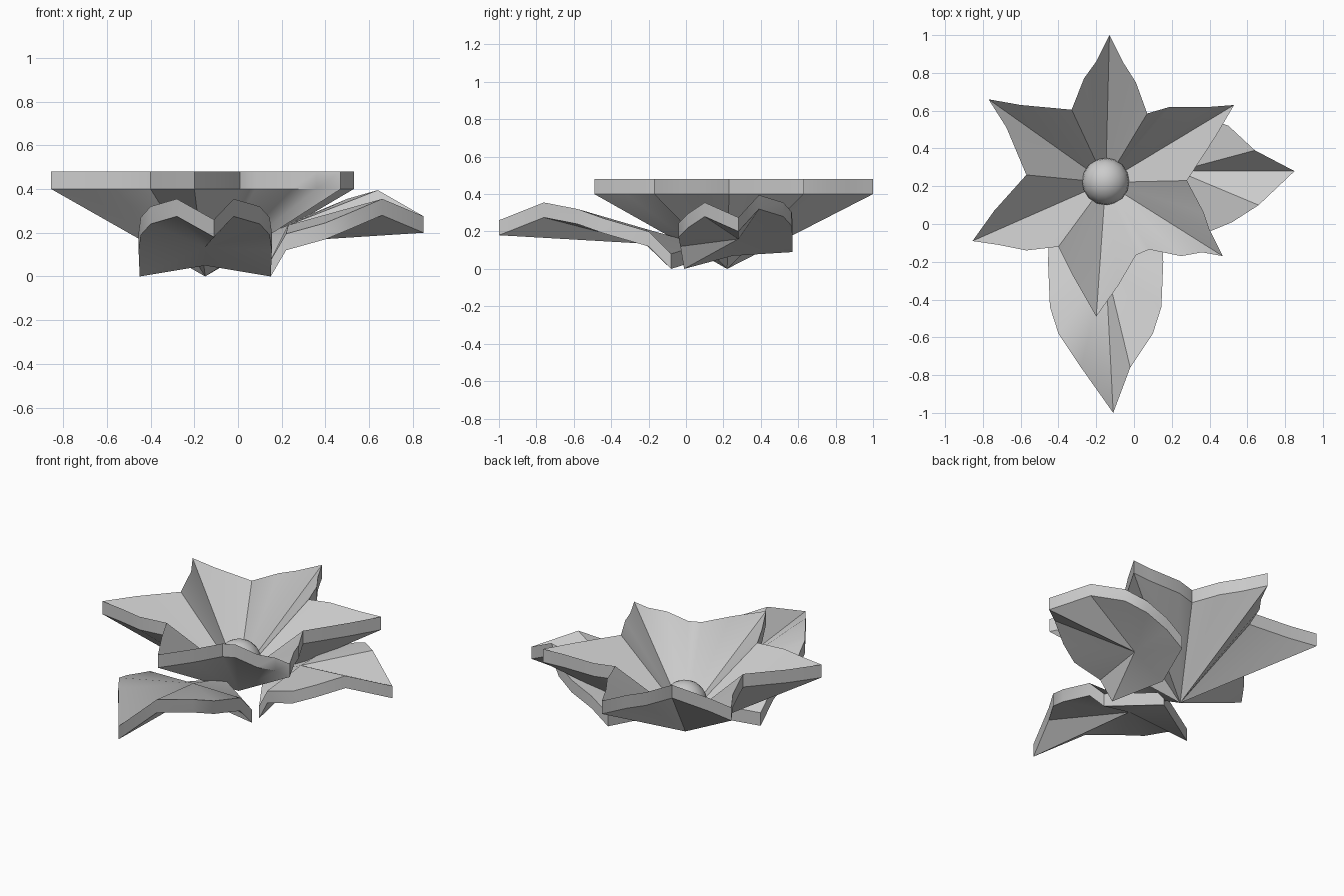
import bpy, bmesh, math

if "Cube" in bpy.data.objects:
    bpy.data.objects.remove(bpy.data.objects["Cube"])

def smooth(obj, angle=35):
    bpy.ops.object.select_all(action='DESELECT')
    obj.select_set(True)
    bpy.context.view_layer.objects.active = obj
    bpy.ops.object.shade_smooth_by_angle(angle=math.radians(angle))

def fan_sheet(name, apex, outline, thick):
    """Sheet fanned from an apex to a rim, with vertical thickness."""
    bm = bmesh.new()
    layers = []
    for dz in (0, thick):
        a = bm.verts.new((apex[0], apex[1], apex[2] + dz))
        rim = [bm.verts.new((x, y, z + dz)) for x, y, z in outline]
        layers.append((a, rim))
    (a0, r0), (a1, r1) = layers
    n = len(outline)
    for i in range(n):
        j = (i + 1) % n
        bm.faces.new((a0, r0[i], r0[j]))
        bm.faces.new((a1, r1[j], r1[i]))
        bm.faces.new((r0[i], r1[i], r1[j], r0[j]))
    bmesh.ops.recalc_face_normals(bm, faces=bm.faces)
    me = bpy.data.meshes.new(name)
    bm.to_mesh(me)
    bm.free()
    obj = bpy.data.objects.new(name, me)
    bpy.context.collection.objects.link(obj)
    smooth(obj)
    return obj

# Six-petalled flower: flat star rim fanned down to a low apex
rim = [(-.13, 1), (-.20, .86), (-.265, .77), (-.33, .605), (-.60, .63),
       (-.77, .66), (-.675, .51), (-.57, .26), (-.74, .07), (-.855, -.09),
       (-.72, -.11), (-.57, -.14), (-.40, -.12), (-.32, -.28), (-.20, -.49),
       (-.08, -.32), (.01, -.165), (.08, -.135), (.25, -.17), (.36, -.15),
       (.47, -.17), (.40, -.03), (.37, .06), (.28, .23), (.43, .46),
       (.53, .63), (.40, .62), (.19, .62), (.07, .585), (.01, .75), (-.06, .86)]
fan_sheet("flower_petals", (-.15, .22, 0), [(x, y, .40) for x, y in rim], .08)

# Front leaf: mirrored half outline around its midrib
half = [(.30, -.08, 0), (.305, -.20, .12), (.295, -.44, .19),
        (.25, -.58, .24), (.13, -.76, .275)]
mid = -.15
front = [(mid, .08, .05)]
front += [(mid + w, y, z) for w, y, z in half]
front += [(-.11, -1, .18)]
front += [(mid - w, y, z) for w, y, z in reversed(half)]
fan_sheet("front_leaf", (mid, -.22, .135), front, .08)

# Side leaf: slightly rolled, tip pointing right
side = [(.0, .25, .07), (.15, -.01, 0), (.22, -.03, .12), (.40, -.04, .17),
        (.52, .01, .22), (.66, .10, .28), (.85, .28, .20), (.64, .39, .32),
        (.50, .52, .28), (.38, .565, .23), (.24, .57, .17), (.13, .57, .09)]
fan_sheet("side_leaf", (.23, .28, .16), side, .075)

# Round flower centre
bpy.ops.mesh.primitive_uv_sphere_add(segments=16, ring_count=10, radius=.125,
                                     location=(-.15, .225, .182))
ball = bpy.context.object
ball.name = "flower_centre"
smooth(ball, 60)
